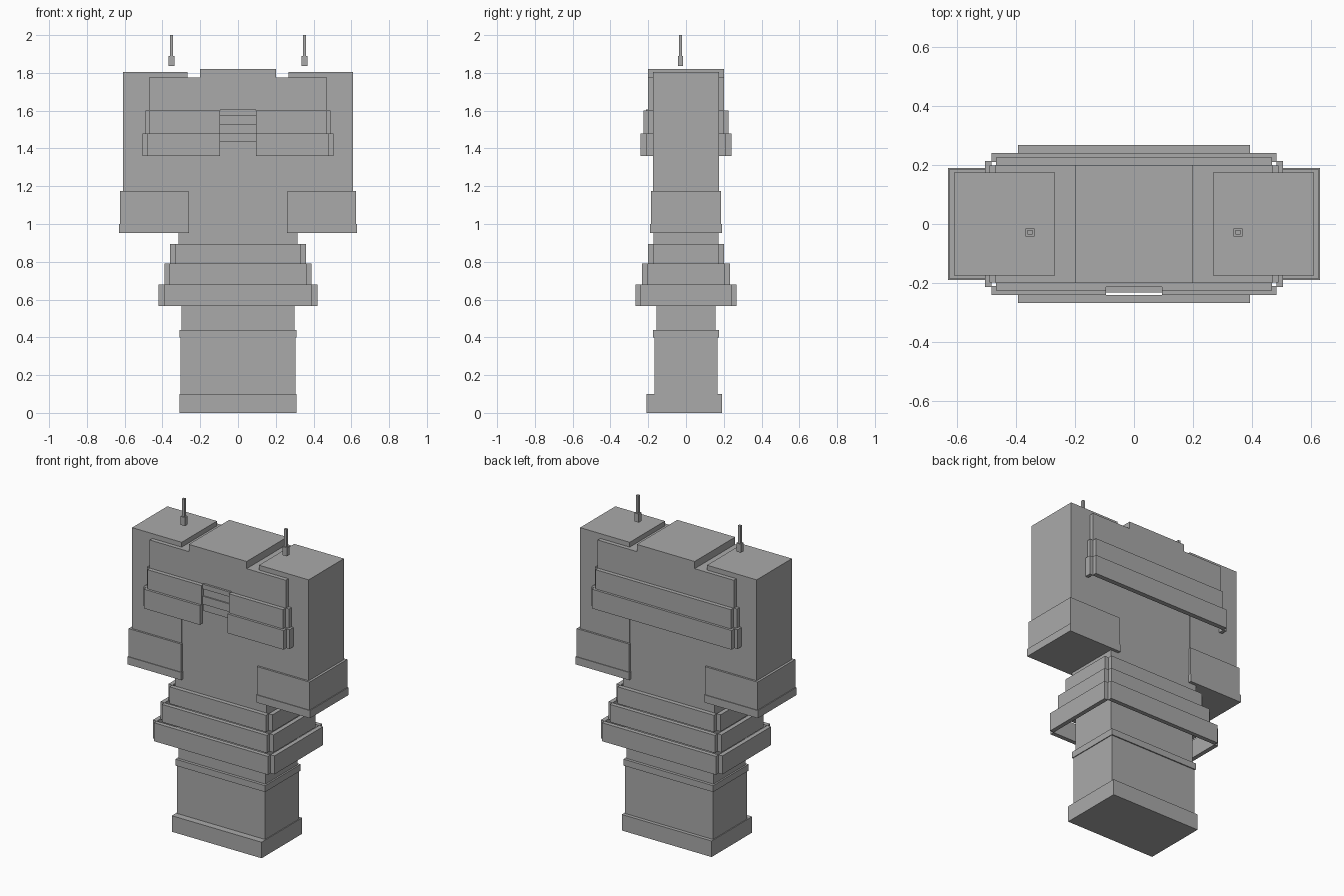
import bpy
import bmesh
from mathutils import Vector

cube = bpy.data.objects.get("Cube")
if cube:
    bpy.data.objects.remove(cube, do_unlink=True)

grey = bpy.data.materials.new("plain grey")
grey.use_nodes = True
colour = (0.4, 0.4, 0.4, 1)
grey.diffuse_color = colour
grey.node_tree.nodes["Principled BSDF"].inputs["Base Color"].default_value = colour


def build(name, boxes):
    """One object made of boxes, each given as x, y and z ranges."""
    bm = bmesh.new()
    for ranges in boxes:
        low = Vector([r[0] for r in ranges])
        high = Vector([r[1] for r in ranges])
        for v in bmesh.ops.create_cube(bm, size=1)["verts"]:
            v.co = (low + high) / 2 + v.co * (high - low)
    mesh = bpy.data.meshes.new(name)
    bm.to_mesh(mesh)
    bm.free()
    mesh.materials.append(grey)
    obj = bpy.data.objects.new(name, mesh)
    bpy.context.collection.objects.link(obj)
    return obj


def both(r):
    return (-r, r)


def side(r, sign):
    return tuple(sorted((r[0] * sign, r[1] * sign)))


# Legs and foot
build("foot", [(both(0.31), (-0.21, 0.19), (0, 0.1))])
build("legs", [(both(0.305), both(0.168), (0.1, 0.4))])
build("knee_band", [(both(0.31), both(0.175), (0.4, 0.44))])
build("thighs", [(both(0.3), both(0.157), (0.44, 0.8))])

# Torso and head
build("torso", [(both(0.315), both(0.171), (0.79, 1.7))])
build("head", [(both(0.2), both(0.2), (1.7, 1.82))])

# Open waist skirt: three tiers of four plates with notched corners
plate = 0.027
tiers = [(0.36, 0.2, 0.79, 0.895), (0.39, 0.233, 0.68, 0.79), (0.42, 0.267, 0.565, 0.68)]
for i, (x, y, low, high) in enumerate(tiers):
    boxes = []
    for s in (-1, 1):
        boxes.append((both(x - plate), side((y - plate, y), s), (low, high)))
        boxes.append((side((x - plate, x), s), both(y - plate), (low, high)))
    build(f"skirt_tier_{i + 1}", boxes)

# Chest armour: a solid top tier and two plated tiers with a front gap
build("chest_top", [(both(0.47), both(0.2), (1.6, 1.775))])
gap = 0.095
for i, (x, y, low, high) in enumerate([(0.49, 0.225, 1.48, 1.6), (0.505, 0.24, 1.36, 1.48)]):
    inner = x - 0.022
    z = (low, high)
    boxes = [(both(inner), (y - 0.03, y), z)]
    for s in (-1, 1):
        boxes.append((side((gap, inner), s), (-y, 0.03 - y), z))
        for t in (-1, 1):
            boxes.append((side((inner, x), s), side((0.17, y - 0.027), t), z))
    build(f"chest_tier_{i + 1}", boxes)

# Stepped chest grille
edges = [1.605, 1.575, 1.53, 1.48, 1.435]
build("chest_grille", [(both(gap), (-0.213 + 0.008 * (i % 2), -0.165), (edges[i + 1], edges[i])) for i in range(4)])

# Arms, cuffs and antennas
for word, s in (("left", 1), ("right", -1)):
    build(f"{word}_arm", [(side((0.267, 0.61), s), both(0.174), (0.96, 1.805))])
    build(f"{word}_cuff", [
        (side((0.262, 0.625), s), both(0.186), (1.0, 1.175)),
        (side((0.26, 0.63), s), both(0.19), (0.952, 1.0)),
    ])
    build(f"{word}_antenna", [
        (side((0.337, 0.368), s), (-0.043, -0.015), (1.837, 1.89)),
        (side((0.344, 0.361), s), (-0.036, -0.02), (1.89, 2.0)),
    ])
